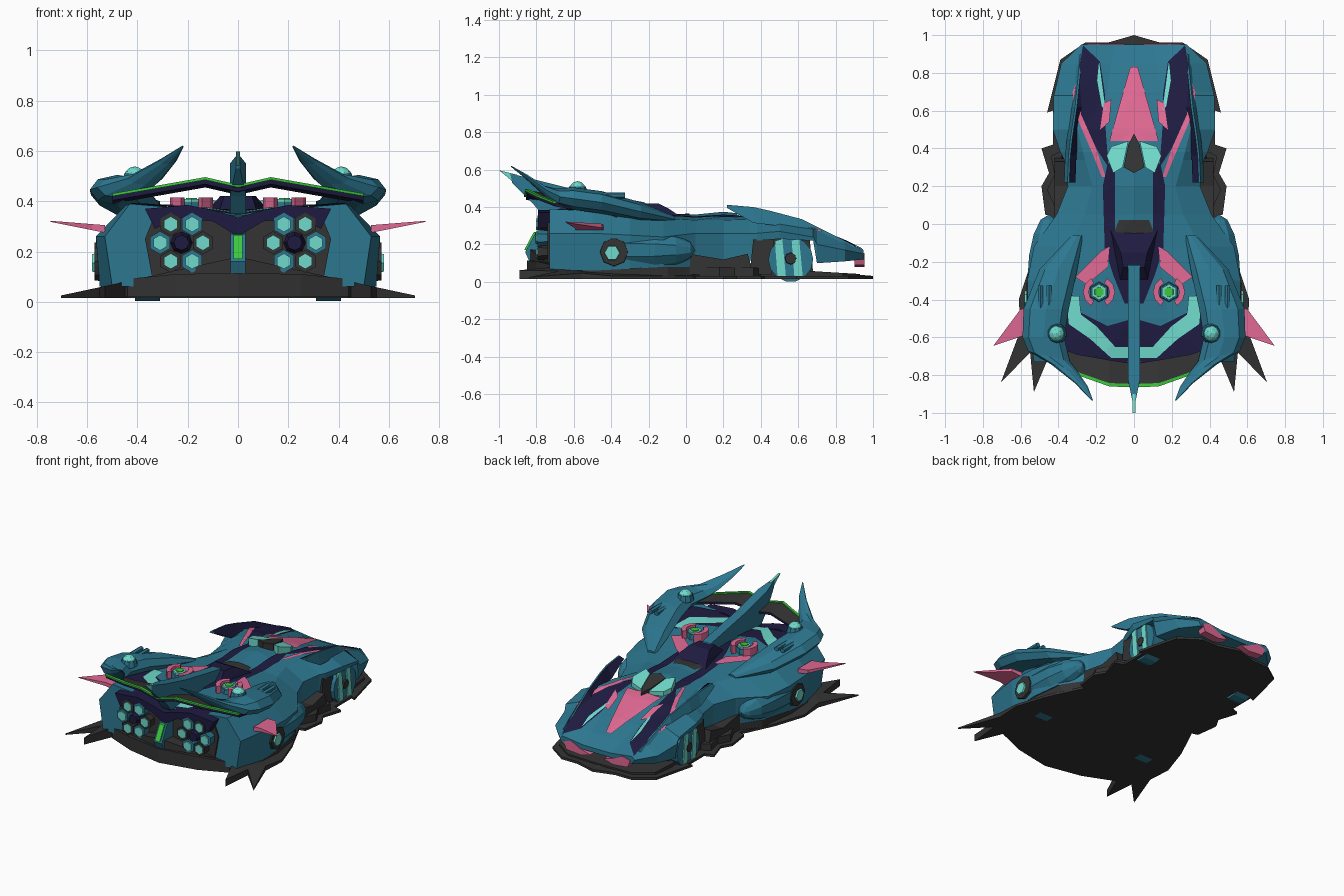
import bpy, bmesh, math
from mathutils import Vector, Matrix
from mathutils.bvhtree import BVHTree

if "Cube" in bpy.data.objects:
    bpy.data.objects.remove(bpy.data.objects["Cube"])

def material(name, r, g, b):
    m = bpy.data.materials.new(name)
    m.diffuse_color = (r, g, b, 1)
    m.use_nodes = True
    m.node_tree.nodes["Principled BSDF"].inputs["Base Color"].default_value = m.diffuse_color
    return m

TEAL = material("teal paint", .026, .185, .28)
CYAN = material("cyan glow", .16, .70, .60)
PINK = material("pink trim", .74, .14, .29)
NAVY = material("navy panel", .013, .011, .052)
GRAY = material("dark gray carbon", .033, .033, .033)
GREEN = material("green light", .045, .58, .045)

def finish(name, bm, mats, mirror=True, normals=True):
    if normals:
        bmesh.ops.recalc_face_normals(bm, faces=bm.faces)
    me = bpy.data.meshes.new(name)
    bm.to_mesh(me)
    bm.free()
    for m in mats if isinstance(mats, list) else [mats]:
        me.materials.append(m)
    ob = bpy.data.objects.new(name, me)
    bpy.context.collection.objects.link(ob)
    if mirror:
        ob.modifiers.new("mirror", 'MIRROR')
    return ob

def loft(rings, closed=True):
    bm = bmesh.new()
    vs = [[bm.verts.new(p) for p in r] for r in rings]
    n = len(rings[0])
    for a, b in zip(vs, vs[1:]):
        for i in range(n if closed else n - 1):
            j = (i + 1) % n
            bm.faces.new((a[i], a[j], b[j], b[i]))
    caps = [bm.faces.new(vs[0]), bm.faces.new(vs[-1])]
    bmesh.ops.triangulate(bm, faces=caps)
    bmesh.ops.recalc_face_normals(bm, faces=bm.faces)
    return bm

def prism(name, pts, lo, hi, mat, axis='z', mirror=True):
    """Extrude an outline along one axis; lo and hi may be functions of the 2D point."""
    def place(p, h):
        h = h(*p) if callable(h) else h
        return {'z': (p[0], p[1], h), 'y': (p[0], h, p[1]), 'x': (h, p[0], p[1])}[axis]
    return finish(name, loft([[place(p, lo) for p in pts], [place(p, hi) for p in pts]]), mat, mirror)

def disc(name, loc, r1, r2, depth, axis, mat, n=6, mirror=True):
    bm = bmesh.new()
    rot = {'x': Matrix.Rotation(math.pi / 2, 4, 'Y'), 'y': Matrix.Rotation(math.pi / 2, 4, 'X'),
           'z': Matrix.Identity(4)}[axis]
    bmesh.ops.create_cone(bm, cap_ends=True, segments=n, radius1=r1, radius2=r2, depth=depth,
                          matrix=Matrix.Translation(loc) @ rot)
    return finish(name, bm, mat, mirror)

# Main hull: y, centre height, then deck edge, shoulder, widest, bottom (x, z)
hull = [
    (.95, .15, .10, .15, .26, .17, .28, .15, .26, .12),
    (.85, .20, .12, .20, .28, .22, .385, .17, .36, .11),
    (.70, .26, .14, .25, .31, .28, .42, .20, .41, .10),
    (.68, .265, .14, .255, .31, .285, .425, .24, .42, .22),
    (.50, .32, .12, .32, .30, .33, .43, .27, .42, .23),
    (.38, .35, .12, .34, .27, .34, .39, .26, .385, .22),
    (.34, .36, .12, .345, .26, .335, .37, .26, .36, .10),
    (.20, .375, .12, .35, .22, .33, .35, .26, .34, .09),
    (.05, .36, .12, .34, .26, .33, .41, .26, .40, .08),
    (-.12, .355, .14, .35, .35, .34, .53, .24, .51, .08),
    (-.30, .36, .15, .36, .42, .36, .565, .25, .545, .07),
    (-.50, .36, .18, .37, .45, .38, .565, .26, .55, .06),
    (-.73, .34, .20, .37, .43, .39, .53, .26, .50, .06)]
rings = [[(0, s[0], s[1])] + [(s[i], s[0], s[i + 1]) for i in (2, 4, 6, 8)] + [(0, s[0], s[9])] for s in hull]
bm = loft(rings, closed=False)
tree = BVHTree.FromBMesh(bm)
finish("hull", bm, TEAL)

def panel(name, pts, mat, lift=.006):
    """Painted plate laid on top of the hull."""
    bm = bmesh.new()
    bm.faces.new([bm.verts.new((x, y, 0)) for x, y in pts])
    for _ in range(4):
        bmesh.ops.triangulate(bm, faces=bm.faces)
        bmesh.ops.subdivide_edges(bm, edges=[e for e in bm.edges if e.calc_length() > .03], cuts=1)
    bmesh.ops.triangulate(bm, faces=bm.faces)
    for v in bm.verts:
        hit = tree.ray_cast(Vector((max(v.co.x, .001), v.co.y, 2)), Vector((0, 0, -1)))[0]
        v.co.z = (hit.z if hit else .36) + lift
    for f in bm.faces:
        f.normal_update()
        if f.normal.z < 0:
            f.normal_flip()
    finish(name, bm, mat, normals=False)

# Painted panels on bonnet, cockpit and rear deck
panel("fender_panel", [(.27, .945), (.18, .86), (.155, .7), (.15, .5), (.135, .3), (.2, .4), (.28, .58), (.305, .75)], NAVY)
panel("fender_stripe", [(.305, .75), (.28, .58), (.2, .4), (.15, .25), (.17, .25), (.24, .42), (.31, .58), (.325, .7)], PINK)
panel("bonnet_light", [(.185, .86), (.15, .6), (.17, .62), (.195, .76)], CYAN, .009)
panel("bonnet_wedge", [(0, .83), (.02, .83), (.08, .62), (.13, .44), (0, .44)], PINK, .008)
panel("bonnet_side_mark", [(.12, .66), (.16, .64), (.18, .5), (.13, .54)], PINK, .009)
panel("cockpit_frame", [(.10, .32), (.14, .32), (.165, .2), (.155, -.13), (.10, -.13)], NAVY)
panel("cockpit_opening", [(0, .02), (.08, .02), (.1, -.03), (.1, -.14), (0, -.14)], GRAY)
panel("spine_panel", [(0, -.13), (.155, -.13), (.11, -.27), (.05, -.42), (0, -.42)], NAVY)
panel("deck_chevron", [(.13, -.12), (.17, -.14), (.31, -.28), (.25, -.32), (.14, -.23)], PINK, .008)
panel("rear_deck", [(0, -.5), (.14, -.54), (.28, -.47), (.33, -.37), (.46, -.37), (.42, -.66), (.25, -.715), (0, -.728)], NAVY)
panel("deck_swoosh", [(.02, -.65), (.1, -.65), (.2, -.54), (.28, -.48), (.29, -.38), (.36, -.38), (.345, -.53),
                      (.23, -.61), (.12, -.71), (.02, -.71)], CYAN, .01)

# Raised cockpit parts
prism("windscreen_blade", [(.03, .44), (.12, .41), (.145, .36), (.11, .27), (.06, .30)], .33,
      lambda x, y: .41 - max(0, y - .26) * .3, CYAN)
prism("windscreen_divider", [(0, .48), (.03, .42), (.055, .30), (0, .27)], .33, lambda x, y: .405 - (y - .27) * .25, GRAY)
prism("cockpit_cowl", [(-.03, .35), (-.09, .39), (-.15, .42), (-.23, .42), (-.30, .36)], 0,
      lambda y, z: .125 - max(0, z - .36) * .9 - max(0, -y - .2) * .5, NAVY, 'x')

# Front fender crests: a free-standing blade, teal outside and navy inside (y, x, base, top)
crest = [(.90, .272, .18, .195), (.62, .30, .29, .335), (.45, .325, .31, .38), (.36, .335, .32, .40), (.22, .34, .40, .412)]
bm = loft([[(x - .03, y, b), (x + .03, y, b - .005), (x + .012, y, t), (x + .002, y, t)] for y, x, b, t in crest])
for f in bm.faces:
    f.material_index = int(f.normal.x < -.3)
finish("fender_crest", bm, [TEAL, NAVY])

# Floor tray with jagged edges, plus raised tier and diffuser
prism("floor_tray", [(0, 1), (.14, .96), (.26, .96), (.39, .87), (.46, .59), (.43, .6), (.43, .42), (.49, .4),
                     (.45, .27), (.49, .2), (.47, .05), (.43, .04), (.54, -.19), (.61, -.4), (.6, -.56), (.705, -.84),
                     (.55, -.68), (.53, -.89), (.45, -.70), (.3, -.76), (0, -.84)], .016,
      lambda x, y: .032 if y > -.5 else .025 + max(0, .7 - x) * .22, GRAY)
prism("floor_tier", [(0, .93), (.24, .92), (.36, .84), (.38, .7), (.36, .4), (.44, .36), (.42, .26), (.46, .18),
                     (.40, .05), (.50, -.1), (.545, -.35), (.545, -.52), (.48, -.66), (0, -.66)], .03,
      lambda x, y: .08 - max(0, y - .3) * .06, GRAY)
prism("diffuser", [(0, -.6), (.5, -.6), (.44, -.72), (.25, -.80), (0, -.85)], .02,
      lambda x, y: .115 - max(0, x - .2) * .1, GRAY)
prism("side_skirt", [(-.16, .04), (.36, .04), (.33, .15), (.2, .12), (.02, .15), (-.1, .10)], .3, .42, GRAY, 'x')
prism("nose_grille", [(.05, .10), (.12, .08), (.23, .09), (.25, .14), (.19, .155), (.12, .12)], .9, .955, PINK, 'y')

# Rear fender pods
bm = bmesh.new()
bmesh.ops.create_uvsphere(bm, u_segments=10, v_segments=8, radius=1,
                          matrix=Matrix.Translation((.45, -.3, .17)) @ Matrix.Diagonal((.12, .35, .115, 1))
                          @ Matrix.Rotation(math.pi / 2, 4, 'X'))
finish("rear_fender_pod", bm, TEAL)

# Wheels: front ones show in open arches, rear ones are enclosed
for tag, x, y, z in (("front", .36, .56, .12), ("rear", .40, -.39, .132)):
    disc(tag + "_wheel", (x, y, z), .12, .12, .1, 'x', TEAL, 14)
disc("front_hub", (.41, .56, .125), .035, .03, .02, 'x', GRAY, 8)
for i, w in enumerate((-.055, .035)):
    prism("wheel_blade_%d" % i, [(.545 + w, .02), (.59 + w, .02), (.57 + w, .23), (.53 + w, .22)], .405, .418, CYAN, 'x')
prism("wheel_arch_lining", [(.36, .05), (.68, .05), (.66, .24), (.38, .24)], .1, .345, GRAY, 'x')
prism("wheel_arch_guard", [(.34, .04), (.46, .04), (.47, .23), (.36, .23)], .3, .385, GRAY, 'x')
disc("rear_hub_ring", (.52, -.385, .16), .085, .075, .1, 'x', GRAY, 8)
disc("rear_hub_light", (.57, -.395, .155), .045, .04, .02, 'x', CYAN, 6)

# Rear arms sweeping up into horns: x, y, z, half width, half height
arm = [(.30, -.06, .335, .03, .015), (.40, -.24, .375, .10, .05), (.465, -.45, .425, .12, .06), (.48, -.60, .445, .11, .06),
       (.45, -.70, .455, .11, .045), (.37, -.76, .49, .07, .025), (.28, -.85, .56, .035, .014), (.22, -.935, .618, .004, .003)]
finish("rear_arm", loft([[(x + w * math.cos(k * math.pi / 4), y + .25 * w * math.cos(k * math.pi / 4) * (y < -.65),
                           z + h * math.sin(k * math.pi / 4)) for k in range(8)] for x, y, z, w, h in arm]), TEAL)
disc("arm_lamp_base", (.41, -.58, .49), .055, .045, .04, 'z', TEAL, 10)
bm = bmesh.new()
bmesh.ops.create_icosphere(bm, subdivisions=2, radius=.044, matrix=Matrix.Translation((.41, -.58, .495)))
finish("arm_lamp", bm, CYAN)
for i, x in enumerate((.45, .495)):
    disc("arm_tube_%d" % i, (x, -.40, .462), .016, .016, .15, 'y', TEAL, 6)

# Rear wing with lit rim: x, leading y, trailing y, z
wing = [(0, -.74, -.855, .46), (.13, -.72, -.85, .49), (.3, -.69, -.79, .46), (.5, -.62, -.70, .425)]
bm = loft([[(x, f, z - .02), (x, f, z - .035), (x, r, z - .022), (x, r, z)] for x, f, r, z in wing])
for f in bm.faces:
    f.material_index = int(f.normal.z > .5)
finish("rear_wing", bm, [NAVY, GRAY])
finish("wing_rim", loft([[(x, r + .008, z + .006), (x, r + .008, z - .005), (x, r - .01, z - .005), (x, r - .01, z + .006)]
                         for x, f, r, z in wing]), GREEN)

# Central tail fin and lower keel
def spine(x0):
    return lambda y, z: x0 * (1 if y > -.9 else .25)
prism("tail_fin", [(-.15, .35), (-.22, .425), (-.6, .495), (-.82, .55), (-.94, .58), (-.93, .53), (-.82, .42), (-.76, .35)],
      spine(-.032), spine(.032), TEAL, 'x', False)
prism("fin_tip", [(-.90, .572), (-1, .597), (-.9, .515)], -.008, .008, CYAN, 'x', False)
prism("tail_keel", [(-.7, .28), (-.80, .27), (-.86, .16), (-.82, .07), (-.7, .07)], -.03, .03, TEAL, 'x', False)
prism("keel_light", [(-.79, .27), (-.815, .265), (-.865, .17), (-.84, .17)], -.018, .018, GREEN, 'x', False)

# Side winglets
prism("side_winglet", [(.53, -.44), (.60, -.45), (.745, -.645), (.58, -.59), (.53, -.59)],
      lambda x, y: .275 + (x - .53) * .2, lambda x, y: .305 + (x - .53) * .08, PINK)

# Rear visor and engine clusters
prism("rear_visor", [(0, .26), (.1, .32), (.25, .335), (.33, .29), (.37, .37), (.2, .385), (.1, .365), (0, .335)],
      -.79, -.7, NAVY, 'y')
prism("engine_bay", [(0, .09), (.34, .09), (.37, .25), (.33, .35), (0, .33)], -.74, -.70, GRAY, 'y')
for k in range(6):
    a = k * math.pi / 3
    x, z = .225 + .085 * math.cos(a), .235 + .085 * math.sin(a)
    disc("engine_nozzle_%d" % k, (x, -.765, z), .038, .046, .06, 'y', GRAY if k % 2 else TEAL)
    disc("engine_glow_%d" % k, (x, -.797, z), .031, .031, .008, 'y', CYAN)
disc("engine_core", (.225, -.77, .235), .045, .03, .07, 'y', NAVY, 8)

# Deck lamps with bracket rings
disc("lamp_housing", (.185, -.36, .375), .055, .05, .04, 'z', TEAL, 6)
disc("lamp_ring", (.185, -.36, .388), .044, .042, .04, 'z', CYAN, 6)
disc("lamp_lens", (.185, -.36, .395), .03, .026, .036, 'z', GREEN, 6)
for i, s in enumerate((-1, 1)):
    arc = [(r, math.radians(a)) for r, angles in ((.055, range(-60, 61, 30)), (.085, range(60, -61, -30))) for a in angles]
    prism("lamp_bracket_%d" % i, [(.185 + s * r * math.cos(a), -.36 + r * math.sin(a)) for r, a in arc], .36, .415, PINK)
